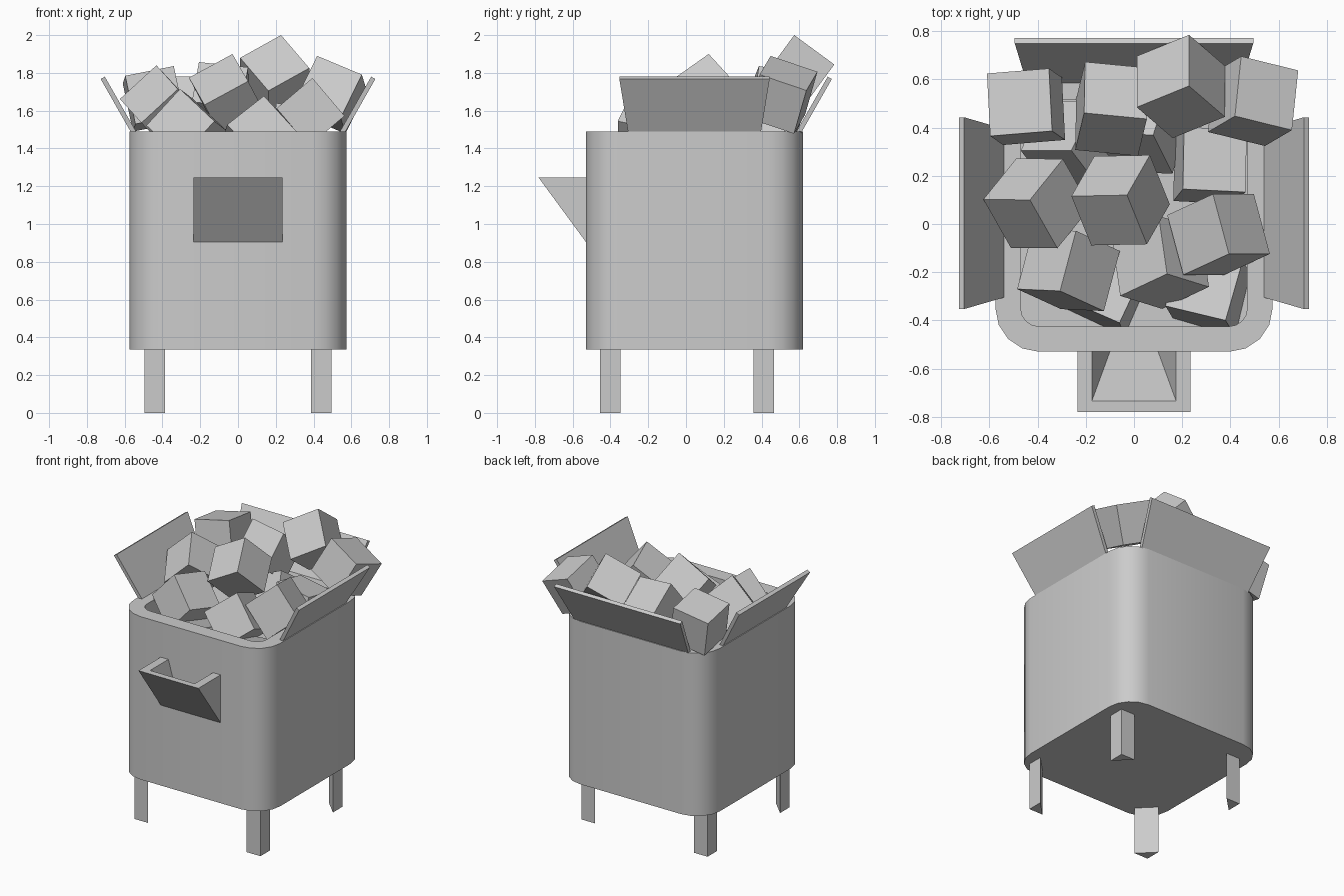
import bpy, bmesh, math
from mathutils import Matrix, Vector

old = bpy.data.objects.get("Cube")
if old:
    bpy.data.objects.remove(old, do_unlink=True)

# Single plain grey material
grey = bpy.data.materials.new("plain_grey")
grey.use_nodes = True
GREY = (0.6, 0.6, 0.6, 1)
grey.diffuse_color = GREY
grey.node_tree.nodes["Principled BSDF"].inputs["Base Color"].default_value = GREY

MID_Y = 0.045      # centre of the tub
RIM_Z = 1.49
SIDE = 0.263       # edge length of every block


def finish(name, bm, smooth=False):
    """Turn a bmesh into a named object."""
    bmesh.ops.recalc_face_normals(bm, faces=bm.faces)
    mesh = bpy.data.meshes.new(name)
    bm.to_mesh(mesh)
    bm.free()
    mesh.materials.append(grey)
    obj = bpy.data.objects.new(name, mesh)
    bpy.context.collection.objects.link(obj)
    if smooth:
        bpy.ops.object.select_all(action="DESELECT")
        obj.select_set(True)
        bpy.context.view_layer.objects.active = obj
        bpy.ops.object.shade_smooth_by_angle(angle=math.radians(35))
    return obj


def ring(bm, half, radius, z, steps=4):
    """Rounded square loop of vertices."""
    verts = []
    for quarter in range(4):
        mid = math.radians(45 + 90 * quarter)
        cx = math.copysign(half - radius, math.cos(mid))
        cy = math.copysign(half - radius, math.sin(mid))
        for i in range(steps + 1):
            t = math.pi / 2 * (quarter + i / steps)
            verts.append(bm.verts.new((cx + radius * math.cos(t),
                                       MID_Y + cy + radius * math.sin(t), z)))
    return verts


def prism(name, base, top):
    """Solid between two matching outlines."""
    bm = bmesh.new()
    a = [bm.verts.new(p) for p in base]
    b = [bm.verts.new(p) for p in top]
    bm.faces.new(a)
    bm.faces.new(b)
    for i in range(len(a)):
        j = (i + 1) % len(a)
        bm.faces.new((a[i], a[j], b[j], b[i]))
    return finish(name, bm)


# Hollow tub with rounded corners
bm = bmesh.new()
loops = [ring(bm, 0.575, 0.18, 0.335), ring(bm, 0.575, 0.18, RIM_Z),
         ring(bm, 0.47, 0.075, RIM_Z), ring(bm, 0.47, 0.075, 1.2)]
for lower, upper in zip(loops, loops[1:]):
    for i in range(len(lower)):
        j = (i + 1) % len(lower)
        bm.faces.new((lower[i], lower[j], upper[j], upper[i]))
bm.faces.new(loops[0])
bm.faces.new(loops[-1])
finish("tub", bm, smooth=True)

# Three-sided legs, square corner pointing outwards
for sx, side in ((-1, "right"), (1, "left")):
    for y, sy, end in ((-0.455, -1, "front"), (0.465, 1, "back")):
        x = 0.495 * sx
        plan = [(x, y), (x - 0.108 * sx, y), (x, y - 0.108 * sy)]
        prism(f"{end}_{side}_leg", [(*p, 0) for p in plan], [(*p, 0.34) for p in plan])


# Outward leaning flaps on the left, back and right rims
def flap(name, angle, low, high):
    inner = [(-low, 0.54, RIM_Z), (low, 0.54, RIM_Z), (high, 0.705, 1.78), (-high, 0.705, 1.78)]
    outer = [(x, y + 0.022, z - 0.0125) for x, y, z in inner]
    obj = prism(name, inner, outer)
    obj.data.transform(Matrix.Translation((0, MID_Y, 0)) @ Matrix.Rotation(math.radians(angle), 4, "Z"))


flap("back_flap", 0, 0.445, 0.495)
flap("right_flap", 90, 0.35, 0.398)
flap("left_flap", -90, 0.35, 0.398)

# Wedge chute on the front with a tapered opening
bm = bmesh.new()
WALL, LIP, TOP = -0.53, -0.78, 1.245
sides = []
for s in (-1, 1):
    points = [(0.235, WALL, 0.905), (0.235, LIP, TOP), (0.235, WALL, TOP),
              (0.175, WALL, TOP), (0.175, LIP + 0.045, TOP), (0.1, WALL, 0.98)]
    sides.append([bm.verts.new((s * x, y, z)) for x, y, z in points])
for foot, lip, back, in_back, in_lip, in_foot in sides:
    bm.faces.new((foot, lip, back))
    bm.faces.new((lip, in_lip, in_back, back))
    bm.faces.new((in_back, in_lip, in_foot))
    bm.faces.new((foot, back, in_back, in_foot))
r, l = sides
for i, j in ((0, 1), (1, 4), (4, 5), (5, 0)):
    bm.faces.new((r[i], r[j], l[j], l[i]))
finish("front_chute", bm)


# Heaped blocks: each hangs from its highest corner along two plan-view edges
def block(name, corner, edge_a, edge_b):
    def drop(e):
        return Vector((*e, -math.sqrt(max(SIDE ** 2 - e[0] ** 2 - e[1] ** 2, 0))))
    a = drop(edge_a).normalized()
    b = drop(edge_b)
    b = (b - a * b.dot(a)).normalized()
    c = a.cross(b)
    down = -c if c.z > 0 else c
    centre = Vector(corner) + (a + b + down) * SIDE / 2
    turn = Matrix((a, b, c)).transposed().to_4x4()
    bm = bmesh.new()
    bmesh.ops.create_cube(bm, size=SIDE, matrix=Matrix.Translation(centre) @ turn)
    finish(name, bm)


BLOCKS = [
    ((0.228, 0.573, 2.0), (0, 0.212), (0.149, -0.116)),
    ((0.419, 0.448, 1.89), (-0.112, -0.066), (0.237, -0.058)),
    ((-0.34, 0.386, 1.836), (0.054, -0.037), (-0.257, -0.021)),
    ((-0.207, 0.461, 1.857), (0.004, 0.212), (-0.037, -0.158)),
    ((-0.029, 0.12, 1.9), (0.095, 0.166), (0.083, -0.203)),
    ((-0.432, 0.1, 1.84), (0.137, 0.17), (-0.195, 0)),
    ((0.203, 0.145, 1.64), (0.005, 0.258), (0.26, -0.007)),
    ((0.394, -0.124, 1.773), (0.17, 0), (-0.199, -0.087)),
    ((0.137, -0.207, 1.678), (0.174, -0.054), (-0.195, -0.091)),
    ((-0.307, -0.278, 1.715), (-0.178, 0.008), (0.178, -0.083)),
    # Partly buried blocks
    ((-0.26, 0.305, 1.6), (-0.21, 0), (0.08, -0.16)),
    ((0.08, 0.37, 1.6), (0.08, -0.16), (-0.22, -0.03)),
    ((-0.06, -0.41, 1.45), (0.11, 0.235), (-0.235, 0.11)),
    ((0.38, -0.4, 1.45), (-0.25, 0.06), (0.06, 0.25)),
]
for n, spec in enumerate(BLOCKS, 1):
    block(f"block_{n}", *spec)
